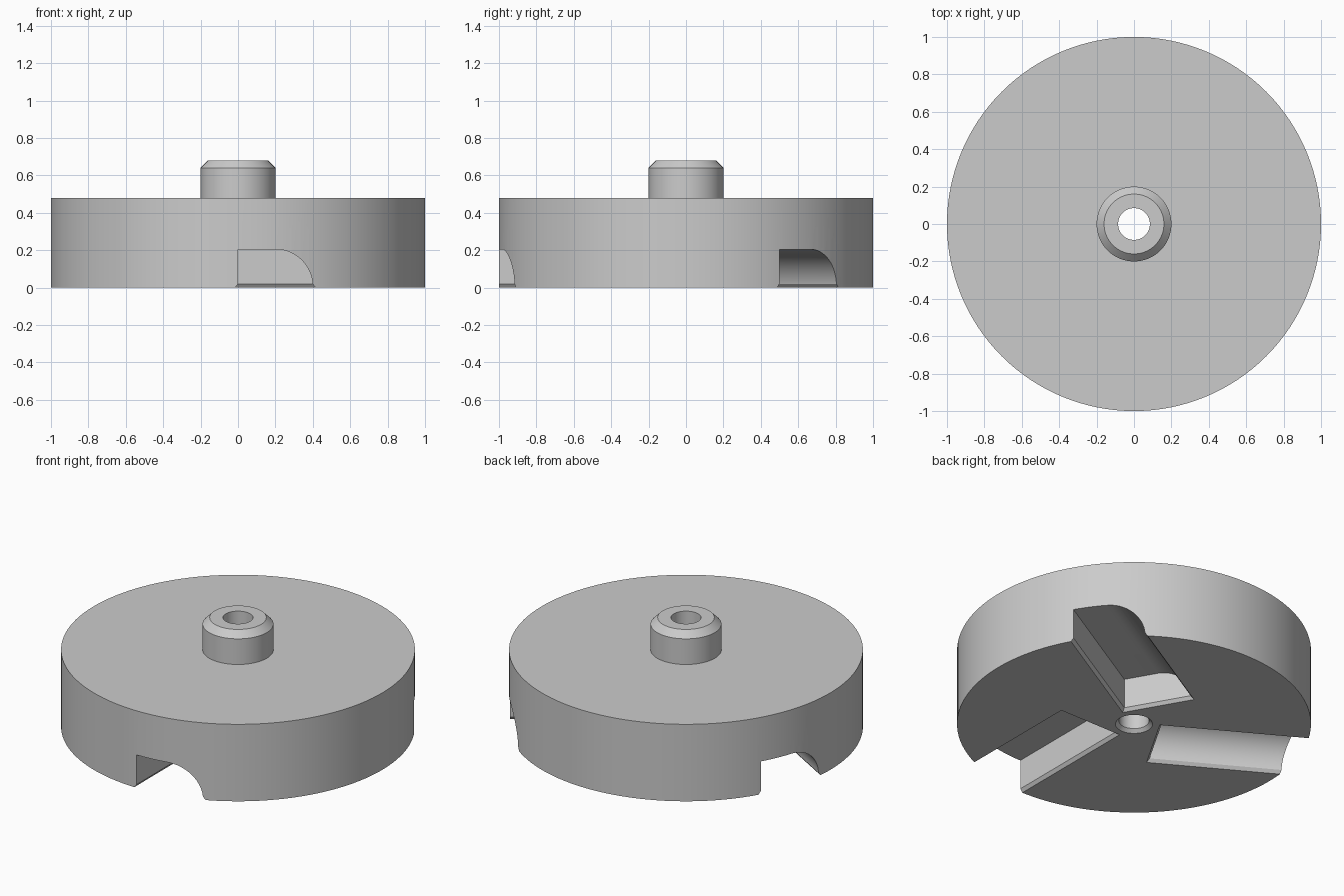
import bpy, bmesh, math
from mathutils import Matrix

cube = bpy.data.objects.get("Cube")
if cube:
    bpy.data.objects.remove(cube, do_unlink=True)

grey = bpy.data.materials.new("plain grey")
grey.use_nodes = True
colour = (0.6, 0.6, 0.6, 1)
grey.diffuse_color = colour
grey.node_tree.nodes["Principled BSDF"].inputs["Base Color"].default_value = colour


def finish(name, bm):
    bmesh.ops.recalc_face_normals(bm, faces=bm.faces)
    mesh = bpy.data.meshes.new(name)
    bm.to_mesh(mesh)
    bm.free()
    mesh.materials.append(grey)
    obj = bpy.data.objects.new(name, mesh)
    bpy.context.collection.objects.link(obj)
    return obj


def lathe(name, profile, steps):
    """Spin a closed (radius, z) profile around the z axis."""
    bm = bmesh.new()
    rings = []
    for i in range(steps):
        a = 2 * math.pi * i / steps
        rings.append([bm.verts.new((r * math.cos(a), r * math.sin(a), z)) for r, z in profile])
    n = len(profile)
    for i in range(steps):
        here, after = rings[i], rings[(i + 1) % steps]
        for j in range(n):
            k = (j + 1) % n
            bm.faces.new((here[j], after[j], after[k], here[k]))
    return finish(name, bm)


def loft(name, start, end):
    """Solid between two matching outlines."""
    bm = bmesh.new()
    a = [bm.verts.new(p) for p in start]
    b = [bm.verts.new(p) for p in end]
    bm.faces.new(a)
    bm.faces.new(b)
    for i in range(len(a)):
        k = (i + 1) % len(a)
        bm.faces.new((a[i], a[k], b[k], b[i]))
    return finish(name, bm)


# Disc with chamfered hub and a through bore, countersunk underneath
BORE, HUB, HEIGHT, TOP = 0.085, 0.2, 0.48, 0.68
disc = lathe("disc_with_hub", [
    (BORE, 0.02), (0.105, 0), (1, 0), (1, HEIGHT), (HUB, HEIGHT),
    (HUB, TOP - 0.04), (HUB - 0.04, TOP), (BORE, TOP)], 128)

# Slot section: one straight wall, flat roof, quarter-round far side
INNER, OUTER = 0.16, 1.2
section = [(0, -0.1), (0, 0.205)]
for i in range(17):
    t = math.pi / 2 * (1 - i / 16)
    section.append((0.2 + 0.2 * math.cos(t), 0.005 + 0.2 * math.sin(t)))
section.append((0.4, -0.1))


def rim(z):
    """Outline of the flared slot mouth at height z."""
    f = 0.75 * (0.02 - z)
    return [(-f, -OUTER, z), (0.399 + f, -OUTER, z), (0.399 + f, -INNER + f, z), (-f, -INNER + f, z)]


# Three slots with chamfered mouths cut into the underside
for i in range(3):
    cutters = [
        loft("slot_cutter", [(x, -INNER, z) for x, z in section], [(x, -OUTER, z) for x, z in section]),
        loft("slot_chamfer_cutter", rim(-0.02), rim(0.03))]
    for cutter in cutters:
        cutter.data.transform(Matrix.Rotation(i * 2 * math.pi / 3, 4, 'Z'))
        cutter.hide_render = True
        mod = disc.modifiers.new("slot", 'BOOLEAN')
        mod.operation = 'DIFFERENCE'
        mod.solver = 'EXACT'
        mod.object = cutter
        bpy.context.view_layer.objects.active = disc
        bpy.ops.object.modifier_apply(modifier=mod.name)
        bpy.data.objects.remove(cutter, do_unlink=True)

# Smooth round walls, crisp edges
bpy.ops.object.select_all(action='DESELECT')
disc.select_set(True)
bpy.context.view_layer.objects.active = disc
bpy.ops.object.shade_smooth_by_angle(angle=math.radians(30))
